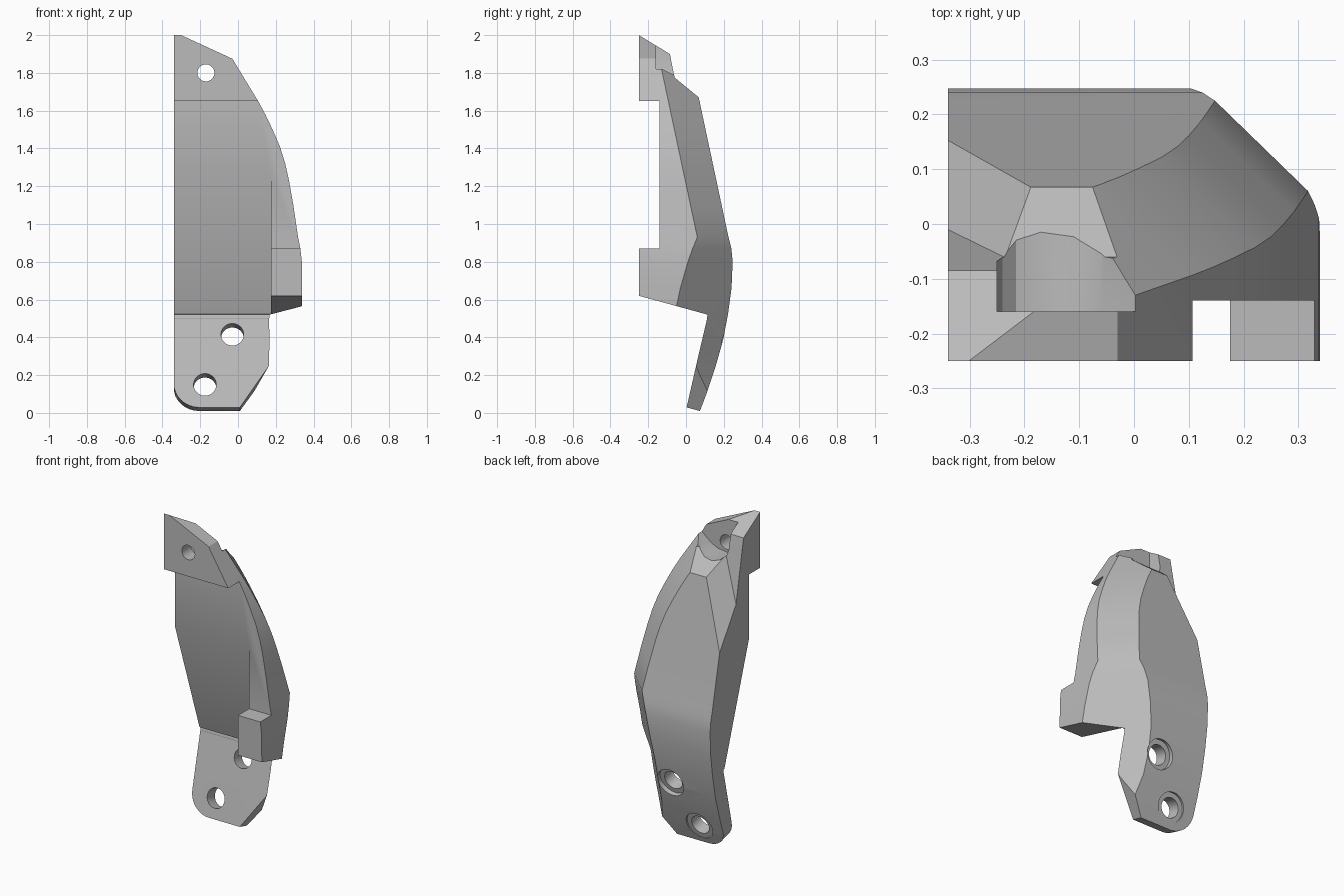
import bpy, bmesh, math
from mathutils import Vector, Matrix

if "Cube" in bpy.data.objects:
    bpy.data.objects.remove(bpy.data.objects["Cube"])

grey = bpy.data.materials.new("plain grey")
grey.use_nodes = True
colour = (0.5, 0.5, 0.5, 1)
grey.diffuse_color = colour
grey.node_tree.nodes["Principled BSDF"].inputs["Base Color"].default_value = colour


def make_object(name, bm):
    bmesh.ops.recalc_face_normals(bm, faces=bm.faces)
    mesh = bpy.data.meshes.new(name)
    bm.to_mesh(mesh)
    bm.free()
    mesh.materials.append(grey)
    obj = bpy.data.objects.new(name, mesh)
    bpy.context.collection.objects.link(obj)
    return obj


def loft(name, rings):
    bm = bmesh.new()
    loops = [[bm.verts.new(p) for p in ring] for ring in rings]
    for a, b in zip(loops, loops[1:]):
        for i in range(len(a)):
            j = (i + 1) % len(a)
            bm.faces.new((a[i], a[j], b[j], b[i]))
    bm.faces.new(loops[0])
    bm.faces.new(loops[-1])
    return make_object(name, bm)


def side_prism(name, profile, x0, x1):
    """Extrude a (y, z) profile along x."""
    return loft(name, [[(x, y, z) for y, z in profile] for x in (x0, x1)])


def front_prism(name, profile, y0, y1, shear=0):
    """Extrude an (x, z) profile along y, dropping z with depth."""
    return loft(name, [[(x, y, z - shear * y) for x, z in profile] for y in (y0, y1)])


def rod(name, start, axis, radius, length):
    bm = bmesh.new()
    axis = Vector(axis).normalized()
    place = Matrix.Translation(Vector(start) + axis * length / 2)
    turn = axis.to_track_quat('Z', 'Y').to_matrix().to_4x4()
    bmesh.ops.create_cone(bm, cap_ends=True, segments=40, radius1=radius,
                          radius2=radius, depth=length, matrix=place @ turn)
    return make_object(name, bm)


def combine(target, tool, operation='DIFFERENCE'):
    tool.hide_render = True
    mod = target.modifiers.new(tool.name, 'BOOLEAN')
    mod.object, mod.operation, mod.solver = tool, operation, 'EXACT'
    bpy.ops.object.select_all(action='DESELECT')
    bpy.context.view_layer.objects.active = target
    target.select_set(True)
    bpy.ops.object.modifier_apply(modifier=mod.name)
    bpy.data.objects.remove(tool)


# Outer shell: height, side x, chamfer front y, chamfer back x, back y
sections = [
    (-0.2, 0.34, -0.22, 0.12, 0.0), (0.0, 0.34, -0.16, 0.11, 0.07),
    (0.1, 0.34, -0.145, 0.09, 0.108), (0.24, 0.34, -0.125, 0.06, 0.155),
    (0.38, 0.34, -0.09, 0.055, 0.195), (0.52, 0.34, -0.06, 0.06, 0.222),
    (0.66, 0.34, -0.03, 0.08, 0.241), (0.8, 0.338, 0.01, 0.105, 0.247),
    (0.87, 0.33, 0.035, 0.125, 0.24),
]
outline = [(0.93, 0.318), (1.1, 0.293), (1.23, 0.27), (1.32, 0.25), (1.41, 0.222),
           (1.5, 0.183), (1.58, 0.145), (1.65, 0.107), (1.76, 0.04),
           (1.875, -0.03), (2.05, -0.41)]
for z, x in outline:
    back = 0.225 - 0.213 * (z - 0.93)
    sections.append((z, x, back - 0.165, x - 0.17, back))
body = loft("curved_bracket", [
    [(-0.7, -0.25, z), (xs, -0.25, z), (xs, yc, z), (xb, yb, z), (-0.7, yb, z)]
    for z, xs, yc, xb, yb in sections])

# Lower plate outline with one rounded and one clipped corner
arc = [(-0.205 - 0.135 * math.cos(t), 0.165 - 0.135 * math.sin(t))
       for t in (i * math.pi / 16 for i in range(9))]
keep = arc + [(0.01, 0.03), (0.165, 0.265), (0.17, 0.5), (0.5, 0.5), (0.5, 2.4), (-0.34, 2.4)]
combine(body, front_prism("plate_outline", keep, -0.5, 0.5, 0.27), 'INTERSECT')

# Front recesses: underside step, sloped panel and the gap between the lugs
combine(body, side_prism("underside", [(-0.45, 0.675), (0.115, 0.52), (-0.06, -0.25),
                                       (-0.45, -0.25)], -0.8, 0.8))
combine(body, side_prism("sloped_panel", [(0.112, 0.5), (-0.14, 1.25), (-0.45, 1.25),
                                          (-0.45, 0.3), (0.065, 0.3)], -0.8, 0.175))
combine(body, side_prism("lug_gap", [(-0.14, 0.87), (-0.14, 1.65), (-0.45, 1.65),
                                     (-0.45, 0.87)], -0.8, 0.8))

# Stepped top and the bevel on the straight side
combine(body, side_prism("stepped_top", [
    (0.5, 1.3), (0.062, 1.675), (-0.06, 1.775), (-0.085, 1.9), (-0.25, 2.0),
    (-0.4, 2.09), (-0.4, 2.5), (0.5, 2.5)], -0.8, 0.8))
bm = bmesh.new()
bmesh.ops.create_cube(bm, size=2, matrix=Matrix.Translation((0, 0, 1.5)))
for point, normal in (((-0.34, 0.145, 1.28), (-0.394, 0.322, 0.217)),
                      ((-0.34, -0.01, 1.51), (0, 0.39, 0.075))):
    cut = bmesh.ops.bisect_plane(bm, geom=bm.verts[:] + bm.edges[:] + bm.faces[:],
                                 plane_co=point, plane_no=normal, clear_inner=True)
    rim = [e for e in cut["geom_cut"] if isinstance(e, bmesh.types.BMEdge)]
    bmesh.ops.edgeloop_fill(bm, edges=rim)
combine(body, make_object("side_bevel", bm))

# Open pocket behind the top screw hole
pocket = [(-0.25, 2.4), (-0.25, 1.81), (-0.24, 1.775), (-0.215, 1.75), (-0.17, 1.738),
          (-0.11, 1.745), (-0.06, 1.77), (0.0, 1.82), (0.3, 2.0), (0.3, 2.4)]
combine(body, front_prism("pocket", pocket, -0.16, 0.5))
combine(body, rod("top_hole", (-0.17, -0.4, 1.8), (0, 1, 0), 0.045, 0.5))

# Countersunk holes square to the lower plate
axis = Vector((0, 0.966, -0.26))
for x, y, z in ((-0.175, 0.03, 0.15), (-0.03, 0.092, 0.415)):
    front = Vector((x, y, z))
    combine(body, rod("plate_hole", front - axis * 0.1, axis, 0.06, 0.4))
    combine(body, rod("hole_recess", front + axis * 0.08, axis, 0.09, 0.2))

bpy.ops.object.shade_smooth_by_angle(angle=math.radians(22))
